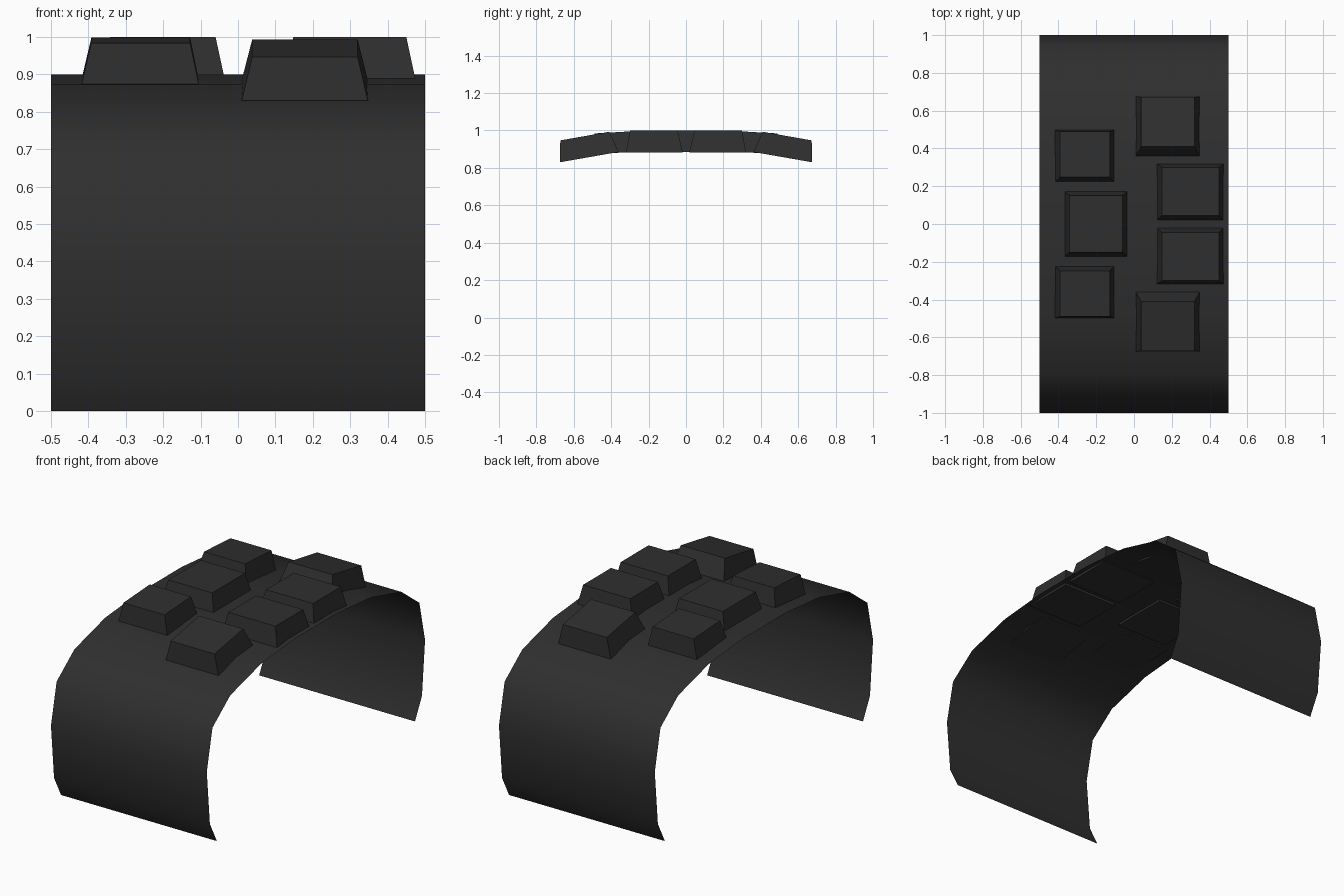
import bpy, bmesh

if "Cube" in bpy.data.objects:
    bpy.data.objects.remove(bpy.data.objects["Cube"])

dark = bpy.data.materials.new("charcoal rubber")
dark.diffuse_color = (0.028, 0.028, 0.028, 1)
dark.use_nodes = True
dark.node_tree.nodes["Principled BSDF"].inputs["Base Color"].default_value = dark.diffuse_color


def make(name, verts, faces, smooth=False):
    me = bpy.data.meshes.new(name)
    me.from_pydata(verts, [], faces)
    bm = bmesh.new()
    bm.from_mesh(me)
    bmesh.ops.recalc_face_normals(bm, faces=bm.faces)
    # the open sheet must face outward (up at the crown)
    if smooth and sum(f.normal.z for f in bm.faces) < 0:
        bmesh.ops.reverse_faces(bm, faces=bm.faces)
    bm.to_mesh(me)
    bm.free()
    for p in me.polygons:
        p.use_smooth = smooth
    me.materials.append(dark)
    ob = bpy.data.objects.new(name, me)
    bpy.context.collection.objects.link(ob)
    return ob


# Curved band: thin open sheet, half profile (y, z) mirrored front to back
half = [(-0.908, 0), (-0.972, 0.124), (-1.0, 0.437), (-0.948, 0.673),
        (-0.785, 0.798), (-0.505, 0.873), (-0.2, 0.9)]
profile = half + [(-y, z) for y, z in reversed(half)]
verts = [(x, y, z) for y, z in profile for x in (-0.5, 0.5)]
faces = [(2 * i, 2 * i + 1, 2 * i + 3, 2 * i + 2) for i in range(len(profile) - 1)]
make("band", verts, faces, smooth=True)


# Raised tapered pads: x ranges plus (y, z) of inner and outer edges
def pad(name, base_x, top_x, base, top, side=1):
    verts = [(x, side * y, z) for xs, edges in ((base_x, base), (top_x, top))
             for x, (y, z) in ((xs[0], edges[0]), (xs[1], edges[0]),
                               (xs[1], edges[1]), (xs[0], edges[1]))]
    faces = [(0, 1, 2, 3), (4, 5, 6, 7)]
    faces += [(i, (i + 1) % 4, (i + 1) % 4 + 4, i + 4) for i in range(4)]
    make(name, verts, faces)


for side, tag in ((-1, "front"), (1, "back")):
    pad("end_pad_" + tag, (0.01, 0.347), (0.038, 0.32),
        ((0.36, 0.885), (0.675, 0.83)), ((0.41, 0.993), (0.672, 0.947)), side)
    pad("left_pad_" + tag, (-0.418, -0.105), (-0.392, -0.128),
        ((0.222, 0.888), (0.498, 0.874)), ((0.248, 0.998), (0.49, 0.984)), side)
    pad("right_pad_" + tag, (0.12, 0.475), (0.148, 0.45),
        ((0.018, 0.883), (0.32, 0.883)), ((0.045, 1.0), (0.3, 1.0)), side)
pad("centre_pad", (-0.37, -0.035), (-0.342, -0.06),
    ((-0.175, 0.885), (0.175, 0.885)), ((-0.15, 1.0), (0.15, 1.0)))
